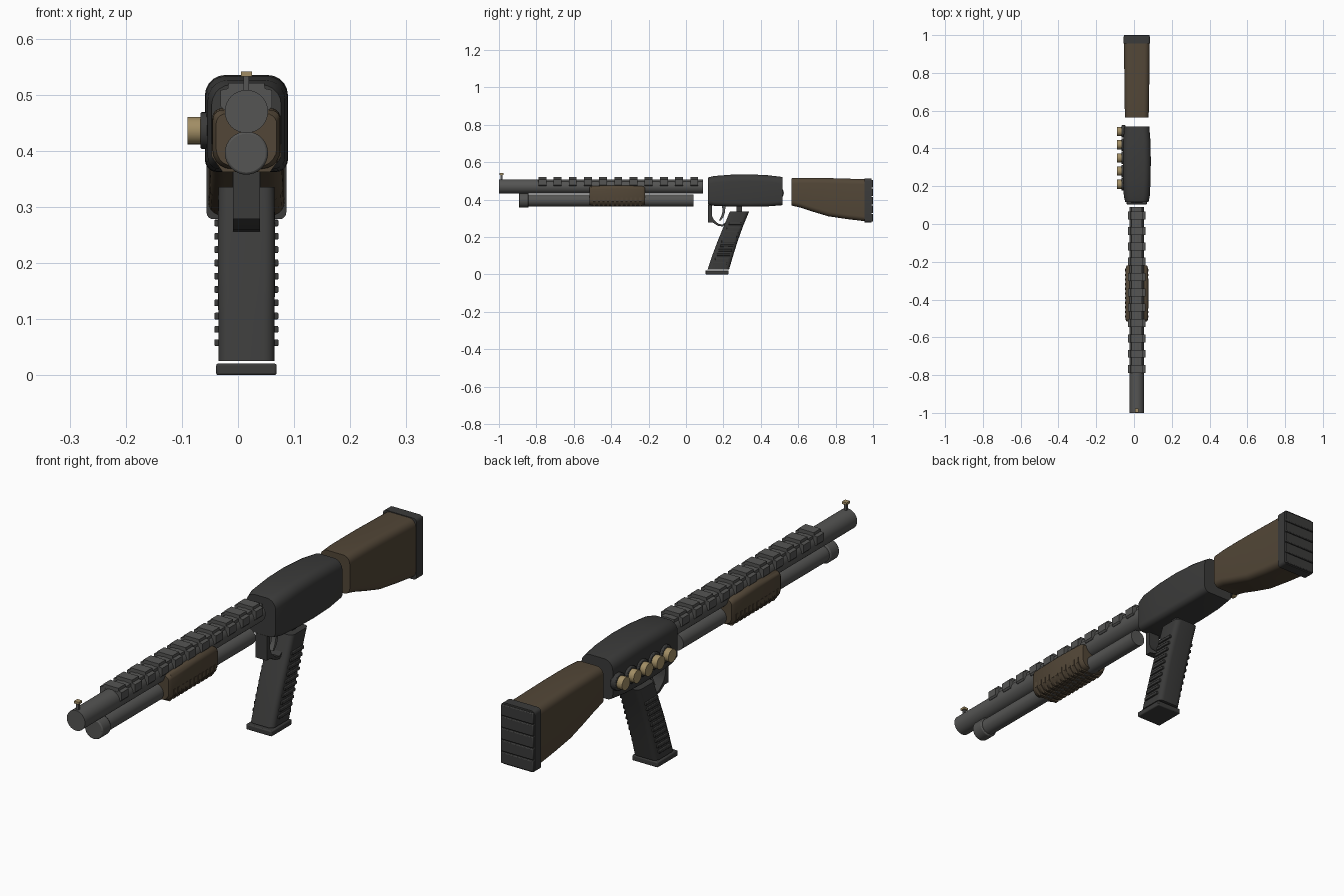
import bpy, bmesh, math
from mathutils import Matrix, Vector

if "Cube" in bpy.data.objects:
    bpy.data.objects.remove(bpy.data.objects["Cube"])

CX = 0.015  # centre plane of the gun


def material(name, r, g, b):
    m = bpy.data.materials.new(name)
    m.diffuse_color = (r, g, b, 1)
    m.use_nodes = True
    m.node_tree.nodes["Principled BSDF"].inputs["Base Color"].default_value = m.diffuse_color
    return m


STEEL = material("steel", 0.09, 0.09, 0.087)
DARK = material("dark_polymer", 0.043, 0.043, 0.042)
WOOD = material("walnut", 0.085, 0.062, 0.038)
BRASS = material("brass", 0.36, 0.27, 0.13)


def finish(bm, name, mat):
    bmesh.ops.recalc_face_normals(bm, faces=bm.faces)
    me = bpy.data.meshes.new(name)
    bm.to_mesh(me)
    bm.free()
    ob = bpy.data.objects.new(name, me)
    bpy.context.collection.objects.link(ob)
    me.materials.append(mat)
    bpy.ops.object.select_all(action='DESELECT')
    ob.select_set(True)
    bpy.context.view_layer.objects.active = ob
    bpy.ops.object.shade_smooth_by_angle(angle=math.radians(32))
    return ob


def bevel(ob, width, segments=2):
    m = ob.modifiers.new("bevel", 'BEVEL')
    m.width, m.segments = width, segments
    return ob


def boxes(name, mat, items, bev=0.0):
    """Boxes given as (x0, x1, y0, y1, z0, z1), joined as one object."""
    bm = bmesh.new()
    for x0, x1, y0, y1, z0, z1 in items:
        mtx = Matrix.Translation(((x0 + x1) / 2, (y0 + y1) / 2, (z0 + z1) / 2))
        mtx = mtx @ Matrix.Diagonal((x1 - x0, y1 - y0, z1 - z0, 1))
        bmesh.ops.create_cube(bm, size=1, matrix=mtx)
    ob = finish(bm, name, mat)
    return bevel(ob, bev) if bev else ob


def cylinder(name, mat, r, start, end, sides=32, bev=0.0):
    a, b = Vector(start), Vector(end)
    rot = (b - a).to_track_quat('Z', 'Y').to_matrix().to_4x4()
    bm = bmesh.new()
    bmesh.ops.create_cone(bm, cap_ends=True, segments=sides, radius1=r, radius2=r,
                          depth=(b - a).length, matrix=Matrix.Translation((a + b) / 2) @ rot)
    ob = finish(bm, name, mat)
    if bev:
        bevel(ob, bev).modifiers[0].limit_method = 'ANGLE'
    return ob


def extrude(name, mat, outline, axis, lo, hi):
    """Extrude a closed outline along x (outline is y,z) or y (outline is x,z)."""
    bm = bmesh.new()
    rings = []
    for t in (lo, hi):
        rings.append([bm.verts.new((t, a, b) if axis == 'x' else (a, t, b)) for a, b in outline])
    n = len(outline)
    for i in range(n):
        j = (i + 1) % n
        bm.faces.new((rings[0][i], rings[0][j], rings[1][j], rings[1][i]))
    bm.faces.new(rings[0])
    bm.faces.new(rings[1])
    return finish(bm, name, mat)


def loft(name, mat, axis, rows, r_low, r_high, seg=5):
    """Rounded-rectangle sections (position, half width, low, high) along y or z."""
    bm = bmesh.new()
    rings = []
    for t, hw, lo, hi in rows:
        ring = []
        for sx, end, r, start in ((1, hi, r_high, 0), (-1, hi, r_high, 90),
                                  (-1, lo, r_low, 180), (1, lo, r_low, 270)):
            c = end - r if end == hi else end + r
            for k in range(seg + 1):
                a = math.radians(start + 90 * k / seg)
                x = CX + sx * (hw - r) + r * math.cos(a)
                v = c + r * math.sin(a)
                ring.append(bm.verts.new((x, t, v) if axis == 'y' else (x, v, t)))
        rings.append(ring)
    n = len(rings[0])
    for p, q in zip(rings, rings[1:]):
        for i in range(n):
            j = (i + 1) % n
            bm.faces.new((p[i], p[j], q[j], q[i]))
    bm.faces.new(rings[0])
    bm.faces.new(rings[-1])
    return finish(bm, name, mat)


# Barrel, magazine tube and its end cap
cylinder("barrel", STEEL, 0.0385, (CX, -1, 0.47), (CX, 0.09, 0.47))
cylinder("magazine_tube", STEEL, 0.032, (CX, -0.86, 0.396), (CX, 0.04, 0.396))
cylinder("magazine_cap", STEEL, 0.0385, (CX, -0.893, 0.396), (CX, -0.842, 0.396), bev=0.004)

# Front sight post and brass bead
boxes("sight_post", STEEL, [(CX - 0.005, CX + 0.005, -0.992, -0.982, 0.5, 0.534)])
boxes("sight_bead", BRASS, [(CX - 0.01, CX + 0.01, -0.997, -0.977, 0.532, 0.541)])

# Accessory rail: base strip with chamfered blocks
boxes("rail_base", STEEL, [(CX - 0.028, CX + 0.028, -0.79, 0.09, 0.48, 0.507)])
half = [(0.04, 0.473), (0.046, 0.479), (0.046, 0.508), (0.033, 0.511), (0.032, 0.521)]
block = [(CX + x, z) for x, z in half] + [(CX - x, z) for x, z in reversed(half)]
for i in range(11):
    y = -0.768 + i * 0.0812
    extrude(f"rail_block_{i + 1}", STEEL, block, 'y', y - 0.021, y + 0.021)

# Pump: wooden fore-end with ribs across its lower half
loft("pump", WOOD, 'y', [(-0.517, 0.054, 0.372, 0.466), (-0.505, 0.06, 0.368, 0.473),
                         (-0.37, 0.061, 0.366, 0.476), (-0.235, 0.06, 0.368, 0.473),
                         (-0.22, 0.054, 0.372, 0.466)], 0.032, 0.018)
half = [(0.062, 0.412), (0.062, 0.39), (0.042, 0.362)]
rib = [(CX + x, z) for x, z in half] + [(CX - x, z) for x, z in reversed(half)]
for i in range(11):
    y = -0.49 + i * 0.0245
    extrude(f"pump_rib_{i + 1}", WOOD, rib, 'y', y - 0.006, y + 0.006)

# Receiver
loft("receiver", DARK, 'y', [(0.117, 0.062, 0.373, 0.518), (0.15, 0.069, 0.367, 0.526),
                             (0.24, 0.073, 0.363, 0.533), (0.34, 0.074, 0.362, 0.535),
                             (0.44, 0.072, 0.364, 0.53), (0.515, 0.066, 0.37, 0.521)],
     0.022, 0.036)

# Shell holder on the left side: ring and brass shell, five times
for i in range(5):
    y = 0.21 + i * 0.07
    cylinder(f"shell_holder_{i + 1}", DARK, 0.033, (-0.045, y, 0.436), (-0.067, y, 0.436), 24, 0.003)
    cylinder(f"shell_{i + 1}", BRASS, 0.0245, (-0.05, y, 0.436), (-0.09, y, 0.436), 24)

# Shoulder stock and ridged butt pad
loft("stock", WOOD, 'y', [(0.565, 0.062, 0.368, 0.514), (0.61, 0.064, 0.358, 0.516),
                          (0.68, 0.065, 0.335, 0.516), (0.76, 0.066, 0.311, 0.515),
                          (0.86, 0.067, 0.296, 0.512), (0.96, 0.068, 0.284, 0.509)],
     0.025, 0.028)
loft("butt_pad", DARK, 'y', [(0.955, 0.071, 0.278, 0.512), (0.993, 0.071, 0.278, 0.512)],
     0.012, 0.014)
boxes("butt_pad_ridges", DARK,
      [(CX - 0.068, CX + 0.068, 0.985, 1.0, 0.282 + i * 0.0455, 0.324 + i * 0.0455)
       for i in range(5)], 0.003)

# Raked pistol grip, side ribs, connector and base plate
loft("grip", DARK, 'z', [(0.025, 0.05, 0.115, 0.23), (0.1, 0.05, 0.14, 0.252),
                         (0.18, 0.051, 0.17, 0.277), (0.26, 0.051, 0.203, 0.306),
                         (0.335, 0.05, 0.234, 0.337)], 0.02, 0.02)
ribs = []
for i in range(10):
    z = 0.058 + i * 0.0237
    y = 0.183 + (z - 0.058) * 0.37
    ribs.append((CX - 0.057, CX + 0.057, y - 0.036, y + 0.036, z - 0.006, z + 0.006))
boxes("grip_ribs", DARK, ribs, 0.002)
boxes("grip_connector", DARK, [(CX - 0.025, CX + 0.025, 0.27, 0.3, 0.32, 0.372)])
boxes("grip_base_plate", DARK, [(CX - 0.054, CX + 0.054, 0.104, 0.227, 0, 0.021)], 0.004)

# Trigger guard strip and trigger
extrude("trigger_guard", DARK, [(0.118, 0.372), (0.118, 0.278), (0.142, 0.278), (0.17, 0.26),
                                (0.195, 0.256), (0.217, 0.27), (0.212, 0.278), (0.194, 0.266),
                                (0.174, 0.27), (0.148, 0.293), (0.138, 0.315), (0.138, 0.372)],
        'x', CX - 0.024, CX + 0.024)
extrude("trigger", STEEL, [(0.193, 0.37), (0.195, 0.335), (0.188, 0.31), (0.176, 0.288),
                           (0.184, 0.287), (0.2, 0.305), (0.209, 0.335), (0.211, 0.37)],
        'x', CX - 0.009, CX + 0.009)
